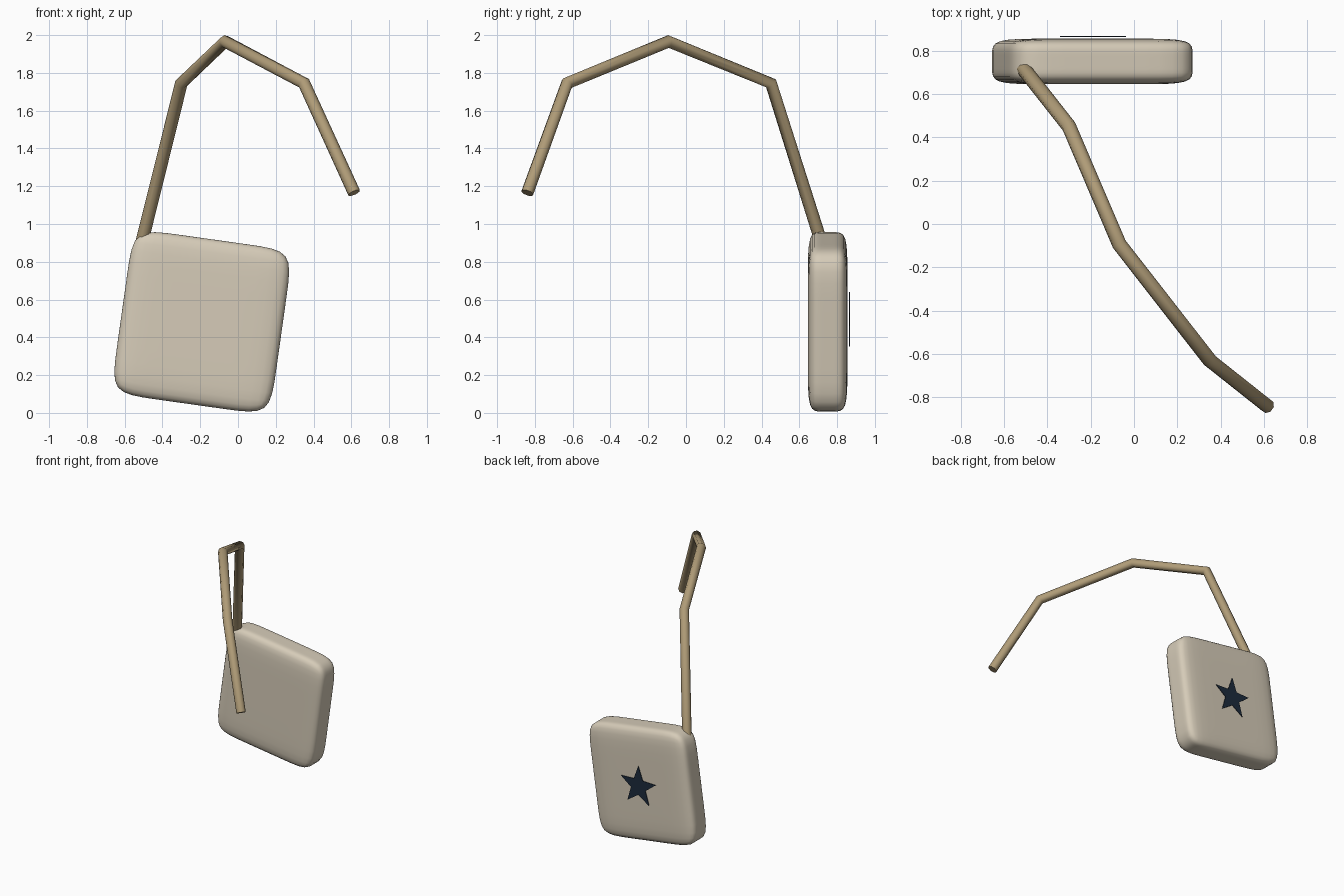
import bpy, bmesh, math
from mathutils import Vector

if "Cube" in bpy.data.objects:
    bpy.data.objects.remove(bpy.data.objects["Cube"])


def material(name, rgb):
    m = bpy.data.materials.new(name)
    m.diffuse_color = (*rgb, 1)
    m.use_nodes = True
    m.node_tree.nodes["Principled BSDF"].inputs["Base Color"].default_value = m.diffuse_color
    return m


cream = material("cream_fabric", (0.67, 0.60, 0.48))
tan = material("tan_strap", (0.43, 0.33, 0.185))
navy = material("navy_print", (0.012, 0.024, 0.045))


def add_object(name, data, mat, location=(0, 0, 0)):
    ob = bpy.data.objects.new(name, data)
    bpy.context.collection.objects.link(ob)
    data.materials.append(mat)
    ob.location = location
    return ob


# Bag body: soft box, support loops control the rounding
half = (0.426, 0.105, 0.440)
loops = (0.215, 0.035, 0.229)
bm = bmesh.new()
bmesh.ops.create_cube(bm, size=2)
bmesh.ops.scale(bm, vec=half, verts=bm.verts)
for axis in range(3):
    for side in (-1, 1):
        normal = Vector((0, 0, 0))
        normal[axis] = 1
        bmesh.ops.bisect_plane(bm, geom=bm.verts[:] + bm.edges[:] + bm.faces[:],
                               plane_co=normal * loops[axis] * side, plane_no=normal)
for f in bm.faces:
    f.smooth = True
mesh = bpy.data.meshes.new("bag_body")
bm.to_mesh(mesh)
bm.free()
body = add_object("bag_body", mesh, cream, (-0.192, 0.75, 0.482))
body.rotation_euler.y = math.radians(8)
sub = body.modifiers.new("soften", 'SUBSURF')
sub.levels = sub.render_levels = 2

# Carry strap: round tube along an angular path
path = [(-0.51, 0.717, 0.90), (-0.30, 0.45, 1.745), (-0.068, -0.093, 1.966),
        (0.35, -0.63, 1.745), (0.615, -0.84, 1.165)]
curve = bpy.data.curves.new("strap", 'CURVE')
curve.dimensions = '3D'
curve.bevel_depth = 0.034
curve.bevel_resolution = 2
curve.use_fill_caps = True
spline = curve.splines.new('POLY')
spline.points.add(len(path) - 1)
for point, co in zip(spline.points, path):
    point.co = (*co, 1)
add_object("strap", curve, tan)

# Five-pointed star plate on the back
bm = bmesh.new()
ring = []
for i in range(10):
    r = 0.16 if i % 2 == 0 else 0.066
    a = i * math.pi / 5
    ring.append(bm.verts.new((r * math.sin(a), 0, r * math.cos(a))))
face = bm.faces.new(ring)
extruded = bmesh.ops.extrude_face_region(bm, geom=[face])
bmesh.ops.translate(bm, vec=(0, 0.004, 0),
                    verts=[g for g in extruded["geom"] if isinstance(g, bmesh.types.BMVert)])
bmesh.ops.recalc_face_normals(bm, faces=bm.faces)
mesh = bpy.data.meshes.new("back_star")
bm.to_mesh(mesh)
bm.free()
add_object("back_star", mesh, navy, (-0.19, 0.863, 0.48))
